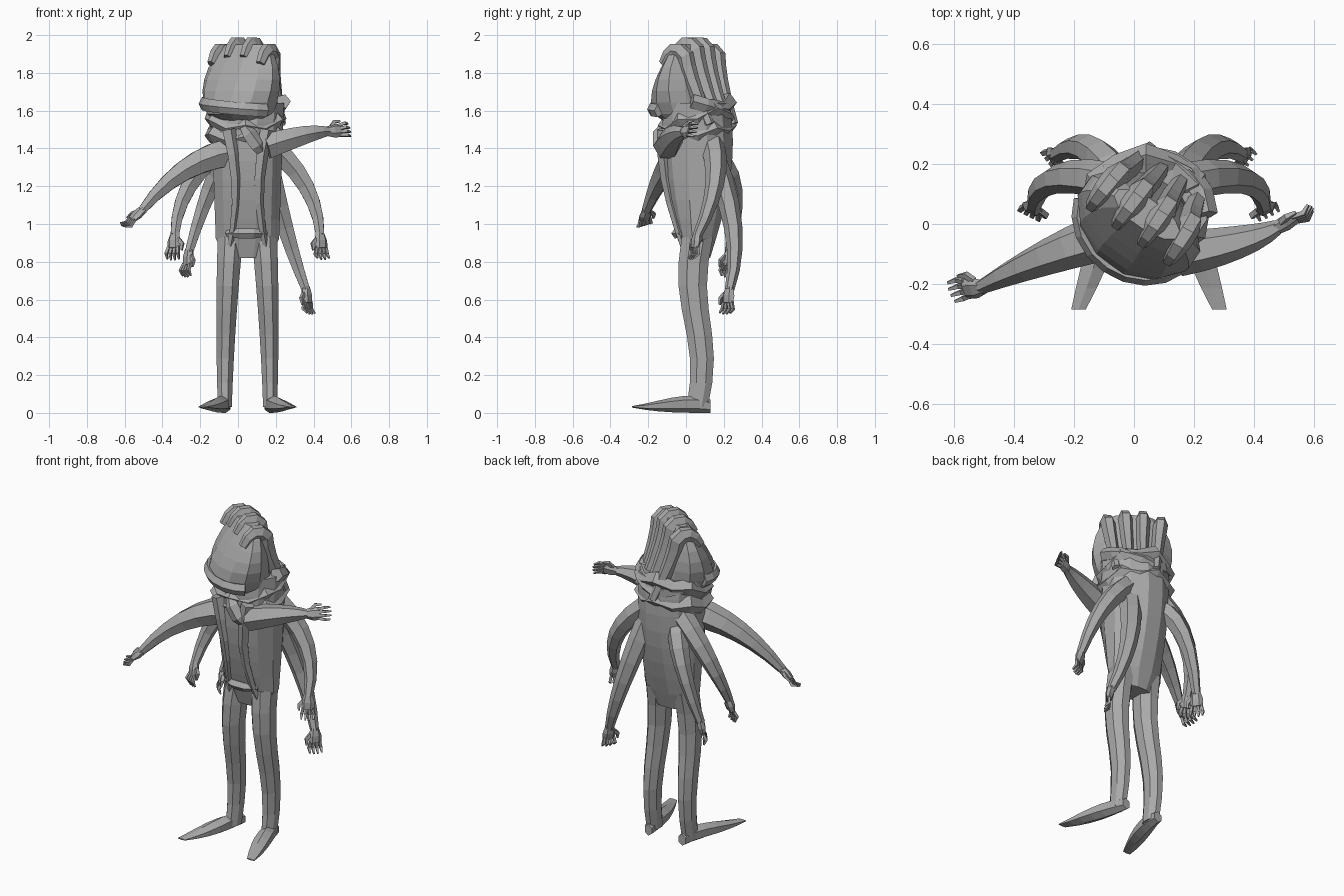
import bpy, bmesh
from math import sin, cos, pi, radians
from mathutils import Vector, Matrix

cube = bpy.data.objects.get("Cube")
if cube:
    bpy.data.objects.remove(cube)

grey = bpy.data.materials.new("stone_grey")
grey.use_nodes = True
GREY = (0.4, 0.4, 0.4, 1)
grey.diffuse_color = GREY
grey.node_tree.nodes["Principled BSDF"].inputs["Base Color"].default_value = GREY

MID = 0.05    # the body stands a little left of the origin
BACK = 0.06   # and a little behind it
X, Y, Z = Vector((1, 0, 0)), Vector((0, 1, 0)), Vector((0, 0, 1))
SIDES = (("right", -1), ("left", 1))


def lerp(start, end, t):
    return start + (end - start) * t


def steps(count):
    return [i / (count - 1) for i in range(count)]


def tube(name, rings, sides=6, ref=Y, axis=None, closed=False, turn=None):
    """Skin a row of (centre, side radius, other radius) rings."""
    bm = bmesh.new()
    centres = [Vector(ring[0]) for ring in rings]
    last = len(rings) - 1
    loops = []
    for i, (centre, wide, deep) in enumerate(rings):
        if axis:
            along = axis
        elif closed:
            along = centres[(i + 1) % len(rings)] - centres[i - 1]
        else:
            along = centres[min(i + 1, last)] - centres[max(i - 1, 0)]
        u = ref.cross(along).normalized()
        v = along.cross(u).normalized()
        angles = [2 * pi * (k + 0.5) / sides for k in range(sides)]
        loops.append([bm.verts.new(centres[i] + u * wide * cos(a) + v * deep * sin(a))
                      for a in angles])
    pairs = list(zip(loops, loops[1:]))
    if closed:
        pairs.append((loops[-1], loops[0]))
    else:
        bm.faces.new(loops[0])
        bm.faces.new(loops[-1])
    for low, high in pairs:
        for k in range(sides):
            j = (k + 1) % sides
            bm.faces.new((low[k], low[j], high[j], high[k]))
    if turn:
        bm.transform(turn)
    bmesh.ops.recalc_face_normals(bm, faces=bm.faces)
    mesh = bpy.data.meshes.new(name)
    bm.to_mesh(mesh)
    bm.free()
    mesh.materials.append(grey)
    bpy.context.collection.objects.link(bpy.data.objects.new(name, mesh))


def finger(name, base, middle, tip, thickness, ref):
    """Tapered two-joint finger."""
    tube(name, [(base, thickness, thickness), (middle, thickness, thickness),
                (tip, thickness / 2, thickness / 2)], 4, ref)


def arm(name, shoulder, elbow, wrist, thickness, hand, spread):
    """Curved tapering arm with a flat palm, four fingers and a thumb."""
    start, bend, end = Vector(shoulder), Vector(elbow), Vector(wrist)
    handle = bend * 2 - (start + end) / 2
    rings = []
    for t in steps(7):
        point = lerp(lerp(start, handle, t), lerp(handle, end, t), t)
        radius = lerp(thickness, 0.025, t ** 1.3)
        rings.append((point, radius, radius))
    tube(name, rings)
    along = Vector(hand).normalized()
    across = Vector(spread)
    across = (across - along * across.dot(along)).normalized()
    palm = end + along * 0.07
    tube(f"{name}_palm", [(end - along * 0.015, 0.022, 0.024), (end + along * 0.03, 0.024, 0.038),
                          (palm, 0.015, 0.036)], 6, across)
    curl = along.cross(across) * 0.01
    for i in range(4):
        offset = i - 1.5
        base = palm - along * 0.01 + across * offset * 0.017
        middle = base + along * 0.04 + across * offset * 0.006 + curl
        tip = middle + along * (0.035 - 0.006 * abs(offset)) - curl * 2
        finger(f"{name}_finger_{i + 1}", base, middle, tip, 0.011, across)
    base = end + along * 0.02 + across * 0.025
    middle = base + (along + across) * 0.025
    finger(f"{name}_thumb", base, middle, middle + along * 0.035, 0.013, across)


def torso_depth(t):
    return 0.07 + 0.125 * sin(2.1 * t)


# torso, pinched at the crotch and deepest at the chest
rings = []
for t in steps(9):
    wide = 0.17 + 0.03 * t if t > 0 else 0.12
    rings.append(((MID, BACK, lerp(0.82, 1.64, t)), wide, torso_depth(t)))
tube("torso", rings, 12, axis=Z)

# coat edges running down the front
for side, s in SIDES:
    rings = []
    for t in steps(6):
        x = MID + s * (0.1 - 0.04 * sin(pi * t))
        y = BACK - 0.92 * torso_depth(0.85 * (1 - t))
        radius = lerp(0.04, 0.015, t)
        rings.append(((x, y, lerp(1.5, 0.85, t)), radius, radius))
    tube(f"{side}_lapel", rings, 5)

# waist fold
rings = []
for t in steps(4):
    radius = 0.018 + 0.012 * sin(pi * t)
    rings.append(((lerp(-0.06, 0.15, t), -0.02 - 0.035 * sin(pi * t), 0.95), radius, radius))
tube("waist_fold", rings, 5, Z)

# legs and pointed shoes
for side, s in SIDES:
    rings = []
    for t in steps(8):
        x = MID + s * (0.12 - 0.03 * (1 - t) ** 2)
        y = BACK - 0.025 * sin(2 * pi * t)
        rings.append(((x, y, lerp(0.93, 0.03, t)), lerp(0.073, 0.04, t), lerp(0.09, 0.06, t)))
    tube(f"{side}_leg", rings, 8, axis=Z)
    rings = []
    for t in steps(7):
        x = MID + s * (0.115 + 0.12 * t ** 1.3)
        half = lerp(0.035, 0.004, t) + 0.02 * sin(pi * t ** 0.7)
        point = (x, lerp(0.13, -0.285, t), half + 0.028 * t ** 3)
        rings.append((point, 0.028 + 0.024 * sin(pi * t), half))
    tube(f"{side}_shoe", rings, 6, Z, axis=Y)

# front arms, one lowered and one held out
arm("right_front_arm", (-0.04, -0.02, 1.38), (-0.29, -0.11, 1.28), (-0.51, -0.21, 1.07), 0.085,
    (-0.7, -0.1, -0.6), (0, 1, 0.6))
arm("left_front_arm", (0.15, -0.1, 1.41), (0.35, -0.06, 1.47), (0.48, -0.01, 1.49), 0.075,
    (1, 0.5, 0.1), (0, 0.4, 1))

# two pairs of back arms; the left lower one hangs further down
for side, s in SIDES:
    arm(f"{side}_upper_arm", (MID + s * 0.12, 0.14, 1.42), (MID + s * 0.31, 0.15, 1.2),
        (MID + s * 0.385, 0.06, 0.94), 0.065, (s * 0.1, -0.2, -1), (-s, -0.5, 0))
    drop = 0.75 - 0.1 * s
    arm(f"{side}_lower_arm", (MID + s * 0.1, 0.14, 1.36), (MID + s * 0.2, 0.25, drop + 0.33),
        (MID + s * 0.31, 0.23, drop), 0.065, (s * 0.15, -0.15, -1), (-s * 0.6, -0.8, 0))

# bunched scarf, higher at the back
for name, height, tilt in (("lower_scarf", 1.48, 0.03), ("upper_scarf", 1.57, 0.06)):
    rings = []
    for k in range(12):
        a = pi * k / 6
        bump = 0.013 if k % 2 else -0.013
        point = (0.04 + 0.175 * cos(a), BACK + 0.155 * sin(a), height + tilt * sin(a) + bump)
        rings.append((point, 0.048 + bump / 2, 0.048 + bump / 2))
    tube(name, rings, 5, Z, closed=True)

# knot hanging at the chest
rings = []
for t in steps(4):
    radius = 0.02 + 0.025 * sin(pi * t)
    rings.append(((lerp(0.02, 0.14, t), -0.11 - 0.03 * sin(pi * t), lerp(1.53, 1.36, t)), radius, radius))
tube("scarf_knot", rings, 5)

# shoulder folds behind the neck
for side, s in SIDES:
    rings = []
    for t in steps(5):
        a = pi / 2 * t
        point = (MID + s * 0.19 * cos(a), 0.03 + 0.19 * sin(a), lerp(1.65, 1.56, t))
        rings.append((point, 0.04, 0.04))
    tube(f"{side}_shoulder_fold", rings, 5, Z)

# head, turned toward the right and flattened into a crest
turn = Matrix.Translation((0.03, 0.03, 0)) @ Matrix.Rotation(radians(-35), 4, "Z")
rings = []
for t in steps(8):
    swell = sin(pi * t ** 0.55)
    point = (0.01 * t, 0.01 - 0.045 * swell, lerp(1.52, 1.95, t))
    rings.append((point, 0.13 + 0.1 * abs(sin(pi * t)) ** 0.7, lerp(0.12, 0.05, t) + 0.07 * swell))
tube("head", rings, 12, axis=Z, turn=turn)

# flared lip below the face
rings = []
for t in steps(9):
    a = pi * lerp(1.08, 1.92, t)
    rings.append(((0.205 * cos(a), 0.175 * sin(a) - 0.03, 1.62 - 0.02 * cos(a)), 0.026, 0.036))
tube("lip", rings, 5, Z, turn=turn)

# crest locks that drop behind the head and flare over the collar
for i in range(4):
    x = 0.105 * (i - 1.5)
    top = 1.955 - 1.5 * x ** 2
    rings = []
    for t in steps(9):
        y = lerp(-0.07, 0.06, min(1, 2 * t)) + 0.13 * max(0, 2 * t - 1) ** 2
        point = (x * (1 - 0.3 * t ** 2), y, top - 0.8 * (t - 0.3) ** 2)
        radius = 0.03 + 0.022 * sin(pi * t)
        rings.append((point, radius, radius * 0.8))
    tube(f"crest_lock_{i + 1}", rings, 6, X, turn=turn)
